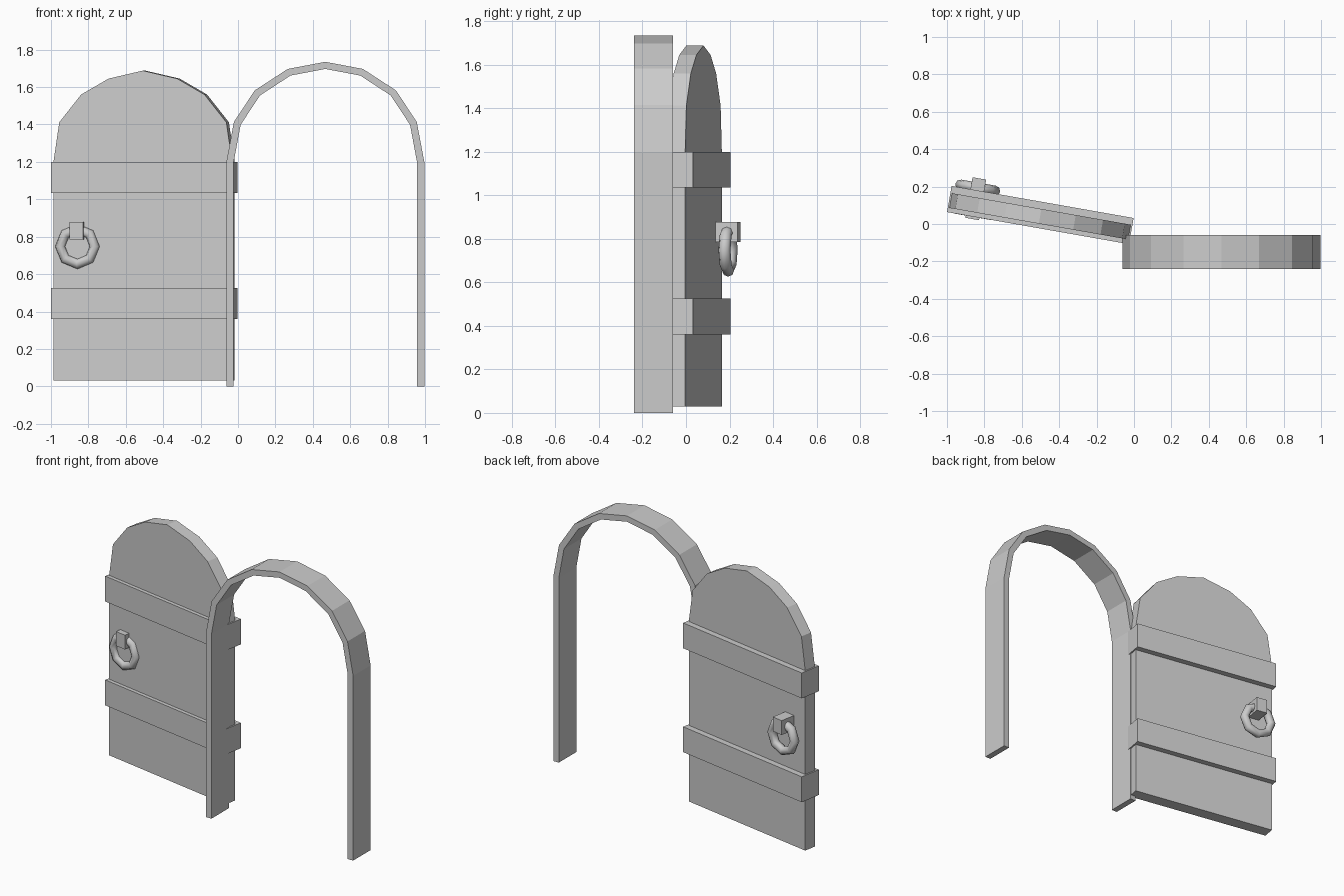
import bpy, bmesh, math
from mathutils import Matrix, Vector

cube = bpy.data.objects.get("Cube")
if cube:
    bpy.data.objects.remove(cube, do_unlink=True)

GREY = (0.6, 0.6, 0.6, 1)
mat = bpy.data.materials.new("plain grey")
mat.use_nodes = True
mat.diffuse_color = GREY
mat.node_tree.nodes["Principled BSDF"].inputs["Base Color"].default_value = GREY

SPRING = 1.2  # height where the arches begin
DOOR = Matrix.Translation((-0.502, 0.041, 0)) @ Matrix.Rotation(math.radians(-10), 4, 'Z')


def finish(name, bm, matrix=Matrix()):
    bmesh.ops.recalc_face_normals(bm, faces=bm.faces)
    mesh = bpy.data.meshes.new(name)
    bm.to_mesh(mesh)
    bm.free()
    mesh.materials.append(mat)
    obj = bpy.data.objects.new(name, mesh)
    obj.matrix_world = matrix
    bpy.context.collection.objects.link(obj)
    return obj


def arch(half, rise, bottom, steps):
    """Outline from the right foot over the arch to the left foot."""
    side = [(half, bottom), (half, SPRING)]
    side += [(half * a, SPRING + rise * b) for a, b in steps]
    return side + [(0, SPRING + rise)] + [(-x, z) for x, z in reversed(side)]


def extrude(bm, y0, y1):
    for v in bm.verts:
        v.co.y = y0
    geom = bmesh.ops.extrude_face_region(bm, geom=bm.faces[:])["geom"]
    moved = [g for g in geom if isinstance(g, bmesh.types.BMVert)]
    bmesh.ops.translate(bm, verts=moved, vec=(0, y1 - y0, 0))


def box(name, lo, hi, matrix):
    bm = bmesh.new()
    lo, hi = Vector(lo), Vector(hi)
    bmesh.ops.create_cube(bm, size=1, matrix=Matrix.Translation((lo + hi) / 2)
                          @ Matrix.Diagonal((*(hi - lo), 1)))
    return finish(name, bm, matrix)


# Door frame: a strip between an outer and an inner arch
steps = [(0.924, 0.4), (0.713, 0.715), (0.38, 0.929)]
bm = bmesh.new()
loops = [[bm.verts.new((x, 0, z)) for x, z in arch(h, r, 0, steps)]
         for h, r in ((0.529, 0.535), (0.49, 0.497))]
outer, inner = loops
for i in range(len(outer) - 1):
    bm.faces.new((outer[i], outer[i + 1], inner[i + 1], inner[i]))
extrude(bm, -0.24, -0.06)
finish("door_frame", bm, Matrix.Translation((0.467, 0, 0)))

# Door panel, standing ajar
steps = [(0.935, 0.434), (0.69, 0.738), (0.385, 0.912)]
bm = bmesh.new()
bm.faces.new([bm.verts.new((x, 0, z)) for x, z in arch(0.485, 0.488, 0.03, steps)])
extrude(bm, -0.04, 0.04)
finish("door_panel", bm, DOOR)

# Cross bands wrapping the panel
for name, z in (("lower_band", 0.36), ("upper_band", 1.035)):
    box(name, (-0.494, -0.064, z), (0.494, 0.078, z + 0.165), DOOR)


# Pull ring hanging from a bracket on each side of the door
def pull_ring(name, y, major=0.094, minor=0.028, sides=8):
    bm = bmesh.new()
    rings = []
    for i in range(sides):
        a = math.tau * i / sides
        rings.append([])
        for j in range(sides):
            b = math.tau * j / sides
            r = major + minor * math.cos(b)
            rings[-1].append(bm.verts.new((r * math.cos(a), minor * math.sin(b), r * math.sin(a))))
    for i in range(sides):
        p, q = rings[i], rings[(i + 1) % sides]
        for j in range(sides):
            k = (j + 1) % sides
            bm.faces.new((p[j], p[k], q[k], q[j])).smooth = True
    finish(name, bm, DOOR @ Matrix.Translation((-0.355, y, 0.748)))


for side, start, end, ring_y in (("front", -0.077, -0.03, -0.037), ("back", 0.03, 0.143, 0.092)):
    box(side + "_bracket", (-0.392, start, 0.785), (-0.318, end, 0.878), DOOR)
    pull_ring(side + "_pull_ring", ring_y)
